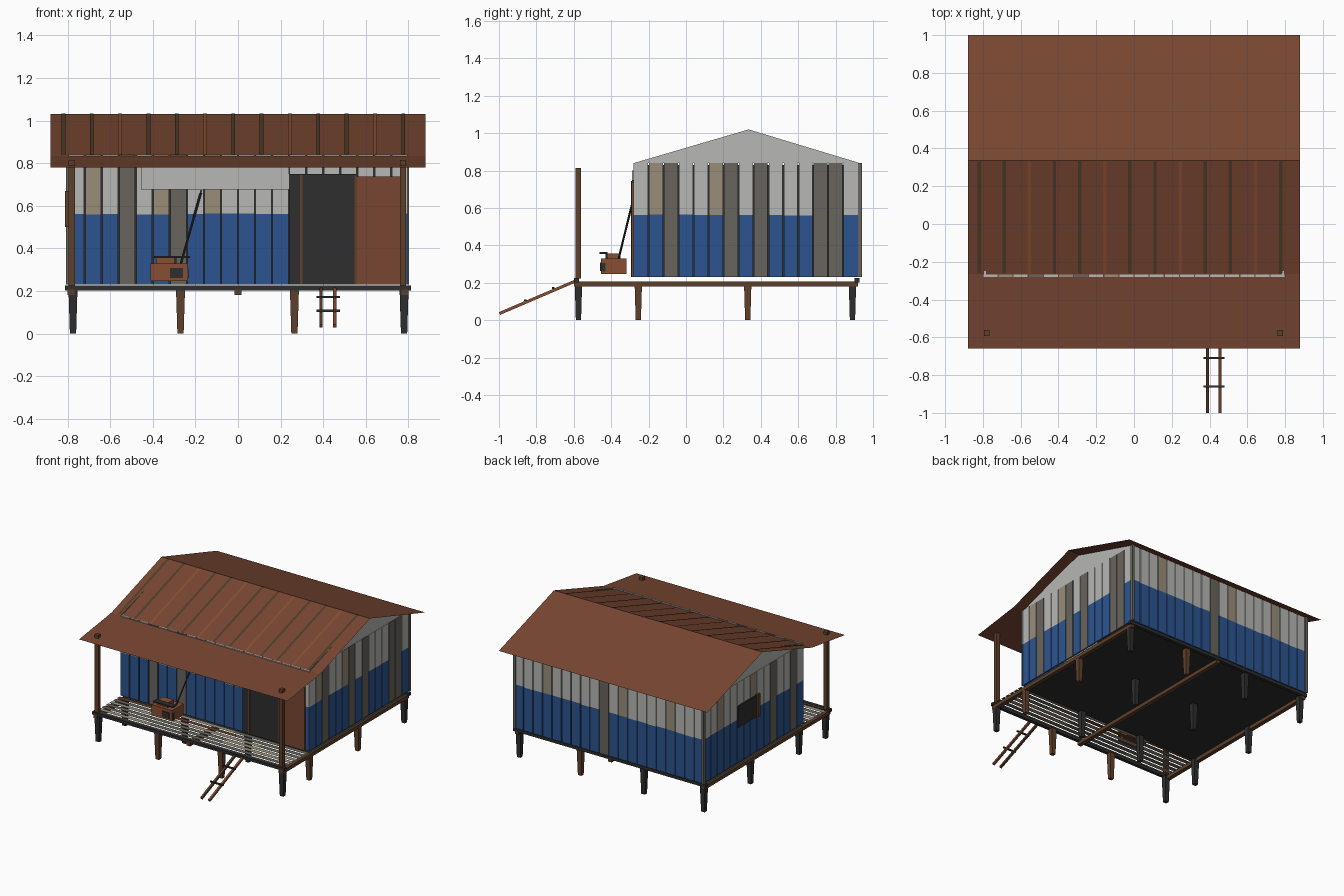
import bpy, bmesh, math, random
from mathutils import Vector, Matrix

if "Cube" in bpy.data.objects:
    bpy.data.objects.remove(bpy.data.objects["Cube"])
random.seed(4)

def srgb(v):
    v /= 255
    return v / 12.92 if v < 0.04 else ((v + 0.055) / 1.055) ** 2.4

COLOURS = {
    "rust": (120, 70, 49), "blue": (44, 84, 144), "light_grey": (183, 183, 181),
    "tan": (152, 141, 122), "dark_grey": (104, 101, 94), "charcoal": (46, 46, 47),
    "wood": (94, 64, 42), "orange_brown": (136, 79, 50), "rib_brown": (78, 61, 42),
}
NAMES = list(COLOURS)
MATS = []
for n, c in COLOURS.items():
    m = bpy.data.materials.new(n)
    m.diffuse_color = (*[srgb(v) for v in c], 1)
    m.use_nodes = True
    m.node_tree.nodes["Principled BSDF"].inputs["Base Color"].default_value = m.diffuse_color
    MATS.append(m)


class Part:
    """Collects coloured pieces into one named object."""
    def __init__(self, name):
        self.name, self.bm = name, bmesh.new()

    def face(self, pts, col):
        f = self.bm.faces.new([self.bm.verts.new(p) for p in pts])
        f.material_index = NAMES.index(col)

    def box(self, x0, x1, y0, y1, z0, z1, col, taper=1.0):
        m = Matrix.Translation(((x0 + x1) / 2, (y0 + y1) / 2, (z0 + z1) / 2)) @ \
            Matrix.Diagonal((x1 - x0, y1 - y0, z1 - z0, 1))
        old = set(self.bm.faces)
        vs = bmesh.ops.create_cube(self.bm, size=1)["verts"]
        for v in vs:
            if v.co.z < 0:
                v.co.x *= taper
                v.co.y *= taper
            v.co = m @ v.co
        for f in set(self.bm.faces) - old:
            f.material_index = NAMES.index(col)

    def bar(self, a, b, w, col):
        a, b = Vector(a), Vector(b)
        d = b - a
        m = Matrix.Translation((a + b) / 2) @ d.to_track_quat('Z', 'X').to_matrix().to_4x4() \
            @ Matrix.Diagonal((w, w, d.length, 1))
        old = set(self.bm.faces)
        bmesh.ops.create_cube(self.bm, size=1, matrix=m)
        for f in set(self.bm.faces) - old:
            f.material_index = NAMES.index(col)

    def done(self):
        me = bpy.data.meshes.new(self.name)
        for m in MATS:
            me.materials.append(m)
        self.bm.to_mesh(me)
        self.bm.free()
        bpy.context.collection.objects.link(bpy.data.objects.new(self.name, me))


X, Y0, Y1 = 0.795, -0.28, 0.93      # wall extents
ZB, ZP, ZT = 0.23, 0.562, 0.84      # wall bottom, paint line, wall top

# Roof sheets: back slope, front slope, verandah slope
profile = [(1.0, 0.822), (0.335, 1.03), (-0.265, 0.835), (-0.66, 0.78)]
roof = Part("roof")
for (ya, za), (yb, zb) in zip(profile, profile[1:]):
    roof.face([(-0.88, ya, za), (-0.88, yb, zb), (0.88, yb, zb), (0.88, ya, za)], "rust")
roof.done()

# Flat ribs on the front slope
ribs = Part("roof_ribs")
for i in range(13):
    x = -0.82 + i * 0.133
    col = "orange_brown" if i % 3 == 2 else "rib_brown"
    ribs.face([(x - 0.009, -0.262, 0.839), (x + 0.009, -0.262, 0.839),
               (x + 0.009, 0.333, 1.0325), (x - 0.009, 0.333, 1.0325)], col)
ribs.done()

# Plank walls: L light over blue, T tan over blue, D dark full height, - skipped
def wall(name, pattern, start, step, place):
    p = Part(name)
    for i, k in enumerate(pattern):
        a = start + i * step + 0.003 * (1 if step > 0 else -1)
        b = start + (i + 1) * step - 0.003 * (1 if step > 0 else -1)
        a, b = min(a, b), max(a, b)
        if k == "D":
            p.box(*place(a, b), ZB, ZT, "dark_grey")
        elif k in "LT":
            zp = ZP + random.uniform(-0.003, 0.003)
            p.box(*place(a, b), ZB, zp, "blue")
            p.box(*place(a, b), zp, ZT, "tan" if k == "T" else "light_grey")
    p.done()

T = 0.012
wall("front_wall", "LTLDLTDLTLLLL--LLLLL"[:13] + "LLLLLLL", -0.8, 0.08,
     lambda a, b: (a, b, Y0, Y0 + T))
wall("back_wall", "LLLTLLLLLDLTLLLLTLLL", 0.8, -0.08, lambda a, b: (a, b, Y1 - T, Y1))
wall("right_wall", "LTDLLTDLDLLLDDL", Y0, 0.08, lambda a, b: (X - T, X, a, b))
wall("left_wall", "LDLLDLLTLLLLTLL", Y0, 0.08, lambda a, b: (-X, T - X, a, b))

# Dark lining showing between the planks
lining = Part("wall_lining")
i = 0.009
for s in (-1, 1):
    x = s * (X - i)
    lining.face([(x, Y0 + i, ZB), (x, Y1 - i, ZB), (x, Y1 - i, ZT - .01), (x, Y0 + i, ZT - .01)], "charcoal")
for y in (Y0 + i, Y1 - i):
    lining.face([(i - X, y, ZB), (X - i, y, ZB), (X - i, y, ZT - .01), (i - X, y, ZT - .01)], "charcoal")
lining.done()

# Gable triangles
gables = Part("gables")
for s in (-1, 1):
    x = s * (X - 0.002)
    gables.face([(x, Y0, ZT), (x, Y1, ZT), (x, 0.335, 1.02)], "light_grey")
gables.done()

# Rear corner posts
corners = Part("rear_corner_posts")
for s in (-1, 1):
    corners.box(s * X - 0.012, s * X + 0.008, 0.92, 0.94, ZB, ZT, "dark_grey")
corners.done()

# Doorway, jambs and door leaf
door = Part("doorway")
door.box(0.24, 0.555, Y0 - 0.008, Y0 + 0.004, ZB, 0.75, "charcoal")
for x in (0.297, 0.553):
    door.box(x - 0.005, x + 0.005, Y0 - 0.014, Y0, ZB, 0.745, "wood")
door.box(0.56, 0.765, Y0 - 0.012, Y0 + 0.004, ZB, 0.737, "rust")
door.done()

# Pale fascia panel over the front wall
fascia = Part("fascia_panel")
fascia.box(-0.455, 0.24, Y0 - 0.008, Y0 + 0.002, 0.677, 0.80, "light_grey")
fascia.done()

# Side window with shutter edge
window = Part("side_window")
window.box(-X - 0.008, -X + 0.005, 0.29, 0.52, 0.50, 0.665, "charcoal")
window.box(-X - 0.018, -X + 0.005, 0.265, 0.295, 0.50, 0.67, "wood")
window.done()

# Floor under the house
floor = Part("house_floor")
floor.face([(-X, Y0, 0.212), (X, Y0, 0.212), (X, Y1 - .01, 0.212), (-X, Y1 - .01, 0.212)], "charcoal")
floor.done()

# Spaced verandah boards, in staggered lengths
deck = Part("verandah_boards")
for r in range(7):
    y = -0.595 + r * 0.046
    cuts = [-0.8, random.uniform(-0.5, -0.1), random.uniform(0.1, 0.5), 0.8]
    for a, b in zip(cuts, cuts[1:]):
        col = "tan" if r == 0 else random.choice(["dark_grey", "dark_grey", "tan", "wood"])
        deck.face([(a, y, 0.222), (b, y, 0.222), (b, y + 0.036, 0.222), (a, y + 0.036, 0.222)], col)
deck.done()

# Floor beams
beams = Part("floor_beams")
for x in (-0.785, 0, 0.785):
    beams.box(x - 0.016, x + 0.016, -0.6, 0.92, 0.18, 0.207, "wood")
for y in (-0.585, 0.915):
    beams.box(-0.812, 0.812, y - 0.015, y + 0.012, 0.203, 0.225, "charcoal")
beams.done()

# Tapered stilts
stilts = Part("stilts")
brown = {(3, 1), (3, 2), (2, 3), (1, 0), (2, 0)}
for a, x in enumerate((-0.775, -0.27, 0.265, 0.78)):
    for b, y in enumerate((-0.575, -0.255, 0.33, 0.89)):
        stilts.box(x - 0.021, x + 0.021, y - 0.02, y + 0.02, 0, 0.204,
                   "wood" if (a, b) in brown else "charcoal", 0.7)
stilts.done()

# Verandah posts, tops passing through the roof
posts = Part("verandah_posts")
for x in (-0.78, 0.775):
    posts.box(x - 0.015, x + 0.015, -0.592, -0.562, 0.222, 0.815, "wood")
posts.done()

# Ladder
ladder = Part("ladder")
for x in (0.39, 0.455):
    ladder.bar((x, -0.597, 0.207), (x, -0.997, 0.036), 0.016, "orange_brown" if x > 0.4 else "wood")
for y, z in ((-0.71, 0.172), (-0.86, 0.107)):
    ladder.box(0.368, 0.478, y - 0.006, y + 0.006, z - 0.005, z + 0.005, "charcoal")
ladder.done()

# Generator box with control plates and handle
gen = Part("generator")
gen.box(-0.41, -0.237, -0.455, -0.317, 0.247, 0.33, "orange_brown")
gen.box(-0.385, -0.30, -0.43, -0.35, 0.33, 0.357, "orange_brown")
gen.box(-0.32, -0.258, -0.461, -0.454, 0.262, 0.308, "charcoal")
gen.box(-0.24, -0.233, -0.452, -0.43, 0.26, 0.305, "charcoal")
gen.box(-0.395, -0.226, -0.462, -0.42, 0.355, 0.364, "charcoal")
gen.box(-0.30, -0.29, -0.43, -0.42, 0.33, 0.357, "charcoal")
gen.done()

# Power cable up to the wall
cable = Part("power_cable")
cable.bar((-0.268, -0.36, 0.33), (-0.175, -0.279, 0.66), 0.008, "charcoal")
cable.bar((-0.175, -0.279, 0.66), (-0.165, -0.279, 0.73), 0.008, "charcoal")
cable.done()
